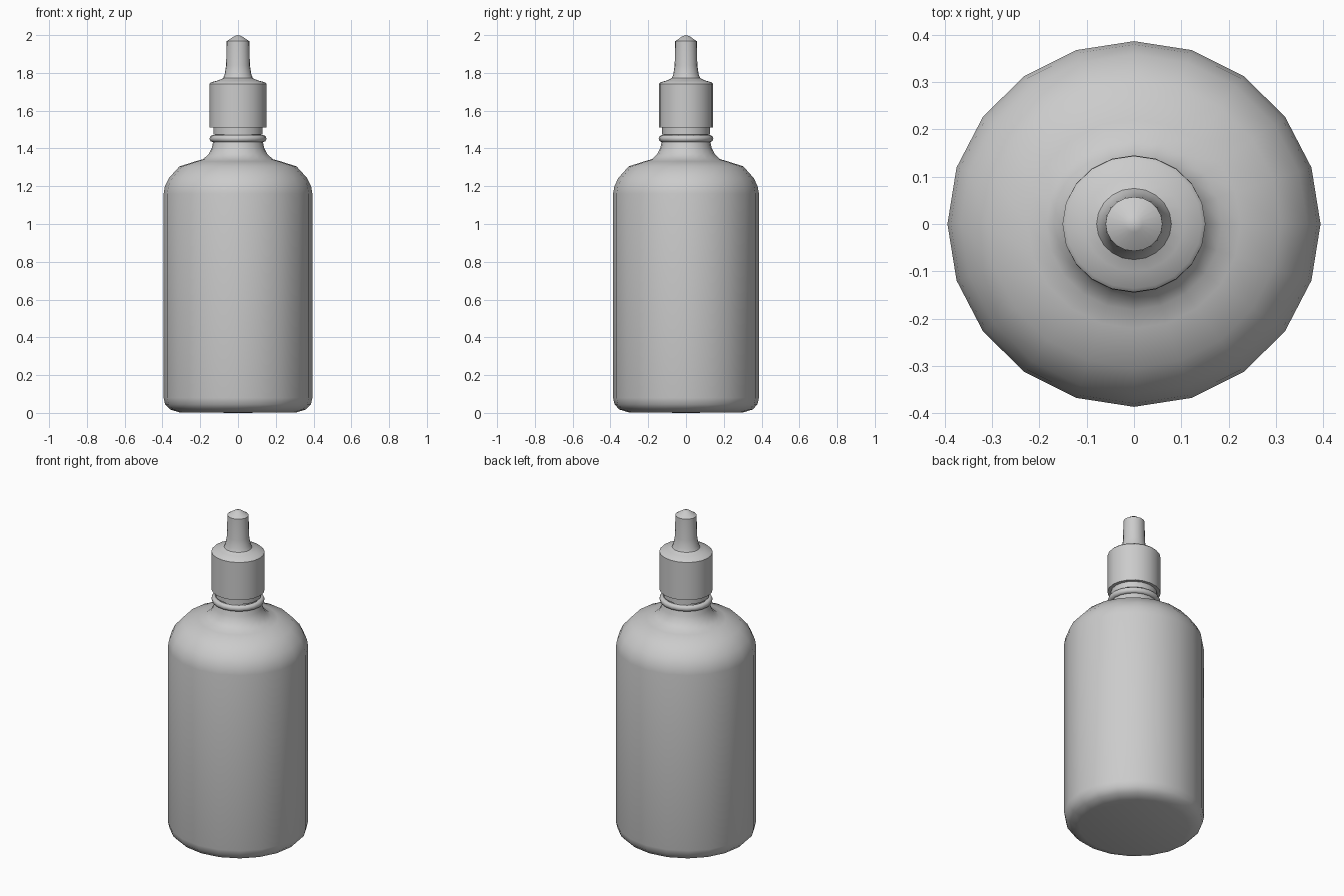
import bpy, bmesh
from math import cos, sin, tau, radians

if "Cube" in bpy.data.objects:
    bpy.data.objects.remove(bpy.data.objects["Cube"])

SIDES = 20


def lathe(name, profile, y_scale, closed=False, angle=35):
    """Revolve (radius, height) points around z with a slight squash in y."""
    bm = bmesh.new()
    rings = []
    for r, z in profile:
        if r == 0:
            rings.append([bm.verts.new((0, 0, z))] * SIDES)
        else:
            rings.append([bm.verts.new((r * cos(tau * i / SIDES),
                                        r * y_scale * sin(tau * i / SIDES), z))
                          for i in range(SIDES)])
    pairs = list(zip(rings, rings[1:]))
    if closed:
        pairs.append((rings[-1], rings[0]))
    for a, b in pairs:
        for i in range(SIDES):
            j = (i + 1) % SIDES
            bm.faces.new(dict.fromkeys((a[i], a[j], b[j], b[i])))
    bmesh.ops.recalc_face_normals(bm, faces=bm.faces)
    mesh = bpy.data.meshes.new(name)
    bm.to_mesh(mesh)
    bm.free()
    obj = bpy.data.objects.new(name, mesh)
    bpy.context.collection.objects.link(obj)
    bpy.ops.object.select_all(action='DESELECT')
    obj.select_set(True)
    bpy.context.view_layer.objects.active = obj
    bpy.ops.object.shade_smooth_by_angle(angle=radians(angle))
    return obj


# Bottle: rounded base, straight wall, shoulder and flared neck
lathe("bottle_body", [
    (0, 0), (0.31, 0.003), (0.36, 0.018), (0.386, 0.045), (0.394, 0.08),
    (0.394, 1.16), (0.387, 1.2), (0.366, 1.243), (0.31, 1.305),
    (0.225, 1.332), (0.185, 1.343), (0.155, 1.37), (0.138, 1.405),
    (0.132, 1.435), (0.122, 1.47), (0.122, 1.54), (0, 1.54)], 0.98)

# Rounded bead around the neck
lathe("neck_bead", [(0.133 + 0.018 * cos(tau * k / 8), 1.452 + 0.019 * sin(tau * k / 8))
                    for k in range(8)], 0.96, closed=True, angle=60)

# Tamper ring between bead and cap
lathe("tamper_ring", [(0.11, 1.475), (0.131, 1.475), (0.131, 1.515), (0.11, 1.515)],
      0.96, closed=True)

# Cap with a flared spout and pointed tip
lathe("dropper_cap", [
    (0, 1.51), (0.151, 1.51), (0.151, 1.742), (0.143, 1.75), (0.105, 1.76),
    (0.079, 1.772), (0.071, 1.79), (0.063, 1.84), (0.06, 1.968),
    (0.018, 1.995), (0, 2.0)], 0.953)
